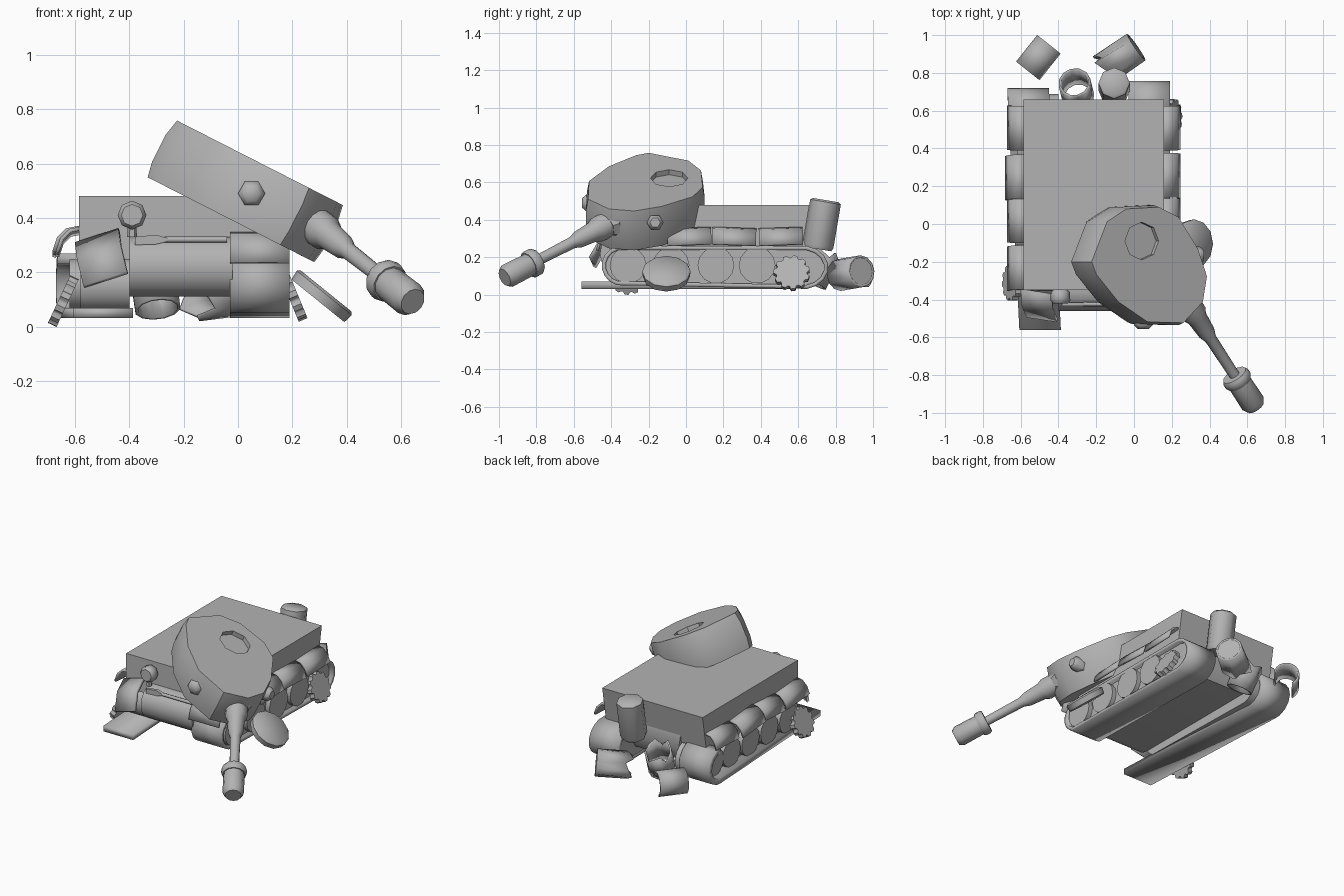
import bpy, bmesh, math
from math import sin, cos, pi, radians
from mathutils import Vector, Matrix

if "Cube" in bpy.data.objects:
    bpy.data.objects.remove(bpy.data.objects["Cube"], do_unlink=True)

grey = bpy.data.materials.new("plain grey")
grey.use_nodes = True
grey.diffuse_color = (0.45, 0.45, 0.45, 1)
grey.node_tree.nodes["Principled BSDF"].inputs["Base Color"].default_value = grey.diffuse_color


def shade(ob, angle):
    bpy.ops.object.select_all(action='DESELECT')
    ob.select_set(True)
    bpy.context.view_layer.objects.active = ob
    bpy.ops.object.shade_smooth_by_angle(angle=radians(angle))


def finish(name, bm, matrix=None, smooth=50):
    bmesh.ops.recalc_face_normals(bm, faces=bm.faces[:])
    if matrix:
        bm.transform(matrix)
    mesh = bpy.data.meshes.new(name)
    bm.to_mesh(mesh)
    bm.free()
    mesh.materials.append(grey)
    ob = bpy.data.objects.new(name, mesh)
    bpy.context.collection.objects.link(ob)
    shade(ob, smooth)
    return ob


def aim(loc, axis):
    """Matrix placing local z along an axis."""
    return Matrix.Translation(loc) @ Vector(axis).to_track_quat('Z', 'Y').to_matrix().to_4x4()


def prism(name, pts, vec, matrix=None):
    """Closed outline pushed along a vector."""
    bm = bmesh.new()
    face = bm.faces.new([bm.verts.new(p) for p in pts])
    new = bmesh.ops.extrude_face_region(bm, geom=[face])["geom"]
    bmesh.ops.translate(bm, vec=vec, verts=[v for v in new if isinstance(v, bmesh.types.BMVert)])
    return finish(name, bm, matrix)


def strip(name, pts, vec, thick, closed=False, matrix=None):
    """Bent plate following a path."""
    bm = bmesh.new()
    a = [bm.verts.new(p) for p in pts]
    b = [bm.verts.new(Vector(p) + Vector(vec)) for p in pts]
    for i in range(len(a) - (0 if closed else 1)):
        j = (i + 1) % len(a)
        bm.faces.new((a[i], a[j], b[j], b[i]))
    ob = finish(name, bm, matrix)
    mod = ob.modifiers.new("thickness", 'SOLIDIFY')
    mod.thickness = thick
    mod.offset = 0
    return ob


def stack(name, rings, matrix=None, smooth=50):
    """Skin a list of equal rings and cap the ends."""
    bm = bmesh.new()
    rows = [[bm.verts.new(p) for p in ring] for ring in rings]
    for a, b in zip(rows, rows[1:]):
        for i in range(len(a)):
            j = (i + 1) % len(a)
            bm.faces.new((a[i], a[j], b[j], b[i]))
    bm.faces.new(rows[0])
    bm.faces.new(rows[-1])
    return finish(name, bm, matrix, smooth)


def circle(r, n, z=0, start=0, sweep=2 * pi):
    return [(r * cos(start + sweep * i / n), r * sin(start + sweep * i / n), z) for i in range(n)]


def lathe(name, profile, n, loc, axis, smooth=50):
    return stack(name, [circle(r, n, t) for t, r in profile], aim(loc, axis), smooth)


def arc_yz(x, y, z, ry, rz, a0, a1, n):
    return [(x, y + ry * cos(radians(a0 + (a1 - a0) * i / n)),
             z + rz * sin(radians(a0 + (a1 - a0) * i / n))) for i in range(n + 1)]


# Hull
prism("upper_hull", [(-.585, -.35, .25), (-.585, -.35, .48), (-.585, .66, .48), (-.585, .62, .25)], (.745, 0, 0))
nose = arc_yz(-.4, -.36, .22, -.1, .11, 90, -90, 8)
prism("lower_hull", nose + [(-.4, .58, .11), (-.4, .65, .22), (-.4, .62, .33)], (.38, 0, 0))

# Left running gear
front = arc_yz(-.03, -.33, .155, .11, .1, 110, 250, 7)
rear = arc_yz(-.03, .625, .145, .125, .105, -80, 80, 7)
loop = front + rear
strip("left_track", loop, (.22, 0, 0), .022, True)
prism("left_track_core", loop, (.19, 0, 0))
for y in (-.31, -.08, .16, .38):
    lathe("left_road_wheel", [(0, .098), (.04, .098)], 14, (.15, y, .157), (1, 0, 0))
for y in (-.2, .0, .2, .4, .58):
    lathe("right_road_wheel", [(0, .094), (.16, .094)], 14, (-.46, y, .155), (-1, 0, 0))


def sprocket(name, loc, axis):
    pts = []
    for i in range(11):
        for k, r in ((0, .083), (.22, .097), (.6, .097), (.8, .083)):
            a = 2 * pi * (i + k) / 11
            pts.append((r * cos(a), r * sin(a), -.02))
    prism(name, pts, (0, 0, .035), aim(loc, axis))


sprocket("left_sprocket", (.205, .565, .115), (.92, 0, .38))
sprocket("right_sprocket", (-.645, -.31, .095), (-.9, 0, .42))

# Right track, unrolled along the ground
broken = [(0, -.56, .05), (0, .58, .05)] + arc_yz(0, .59, .15, .11, .1, -75, 95, 7)
track = strip("right_broken_track", broken, (.22, 0, 0), .038)
for v in track.data.vertices:
    v.co.x += -.635 - .05 * v.co.y
prism("right_inner_gear", [(-.58, p[1] * .88 + .03, p[2]) for p in loop], (.18, 0, 0))

# Sloping side skirts
def skirt(name, side, x, y, length, tilt=0):
    pts = [(side * (x + dx), y, z) for dx, z in ((-.02, .355), (.03, .345), (.06, .315), (.077, .265))]
    ob = strip(name, pts, (0, length, 0), .014)
    spot = Vector((side * x, y + length / 2, .32))
    turn = Matrix.Rotation(radians(tilt), 4, 'X')
    ob.data.transform(Matrix.Translation(spot) @ turn @ Matrix.Translation(-spot))


for y, tilt in ((.39, 2), (.14, -2), (-.1, 2)):
    skirt("left_skirt", 1, .163, y, .235, tilt)
for y, x, tilt in ((.39, .588, 2), (.13, .6, -5), (-.1, .588, 3), (-.35, .588, -4)):
    skirt("right_skirt", -1, x, y, .235, tilt)

# Front mudguards, one knocked loose
strip("left_mudguard", [(-.03, -.34, .34), (-.03, -.41, .335), (-.03, -.455, .3), (-.03, -.475, .235)],
      (.22, 0, 0), .016)
strip("right_loose_mudguard", [(-.085, .08, .075), (-.085, .0, .02), (-.085, -.06, -.085)],
      (.17, 0, 0), .018, matrix=Matrix.Translation((-.505, -.44, .255)) @ Matrix.Rotation(radians(-18), 4, 'Y')
      @ Matrix.Rotation(radians(-8), 4, 'Z'))

# Headlight and shovel
lathe("headlight", [(0, .02), (.025, .05), (.07, .053), (.085, .04)], 8, (-.39, -.335, .41), (0, -1, 0))
lathe("headlight_stalk", [(0, .018), (.08, .014)], 6, (-.39, -.385, .33), (0, 0, 1))
lathe("shovel_handle", [(0, .011), (.23, .011)], 8, (-.27, -.425, .32), (1, 0, 0))
prism("shovel_blade", [(-.38, -.435, .30), (-.38, -.435, .33), (-.30, -.435, .338), (-.26, -.435, .325),
                       (-.26, -.435, .313), (-.30, -.435, .303)], (0, .02, 0))

# Tilted turret
place = Matrix.Translation((0, -.2, .38)) @ Matrix.Rotation(radians(27), 4, 'Y')
plan = [(-.385, 0), (-.29, .22), (-.17, .29), (.03, .3), (.15, .245), (.27, .07),
        (.325, -.08), (.3, -.22), (.18, -.335), (-.04, -.33), (-.22, -.22), (-.355, -.07)]
rings = [[(u * s, v * s, w) for u, v in plan] for w, s in ((0, .97), (.06, 1), (.17, 1), (.235, .965))]
turret = stack("turret", rings, place)

# Octagonal hatch opening
spot = place.inverted() @ Vector((.04, -.09, .62))
cutter = lathe("hatch_cutter", [(.205, .1), (.3, .1)], 8, (spot.x, spot.y, 0), (0, 0, 1))
cutter.data.transform(place)
cutter.hide_render = True
cut = turret.modifiers.new("hatch", 'BOOLEAN')
cut.operation = 'DIFFERENCE'
cut.solver = 'EXACT'
cut.object = cutter
bpy.context.view_layer.objects.active = turret
bpy.ops.object.modifier_apply(modifier="hatch")
bpy.data.objects.remove(cutter, do_unlink=True)
shade(turret, 40)

# Turret side studs
lathe("front_stud", [(0, .05), (.06, .05), (.08, .03)], 6, (.05, -.475, .49), (0, -1, 0))
lathe("side_stud", [(0, .045), (.08, .045), (.1, .028)], 6, (.27, -.165, .385), (1, 0, 0))

# Drooping gun with mantlet and muzzle brake
aim_dir = (.36, -.55, -.283)
base = (.27, -.4, .385)
lathe("gun_mantlet", [(-.05, .095), (.01, .095), (.04, .075)], 8, base, aim_dir, 30)
lathe("gun_barrel", [(-.05, .07), (.1, .068), (.13, .054), (.23, .046), (.27, .032), (.54, .028)], 14, base, aim_dir)
lathe("muzzle_brake", [(.52, .03), (.52, .07), (.535, .078), (.56, .078), (.575, .07), (.575, .064),
                       (.715, .066), (.742, .05)], 12, base, aim_dir)

# Wheel thrown clear on the left
lathe("thrown_wheel", [(-.022, .125), (.015, .13), (.025, .12)], 12, (.308, -.105, .112), (.63, 0, .78))

# Exhausts and wreckage behind
lathe("standing_exhaust", [(-.13, .075), (-.11, .083), (.125, .083), (.135, .07)], 8, (-.105, .725, .372), (0, .17, 1))


def pipe(name, r, length, loc, axis, start=0, sweep=360, n=12):
    pts = circle(r, n, -length / 2, radians(start), radians(sweep))
    return strip(name, pts, (0, 0, length), .012, sweep == 360, aim(loc, axis))


broken_pipe = pipe("broken_exhaust", .08, .17, (-.305, .71, .14), (-.1, .4, .8))
for i, v in enumerate(broken_pipe.data.vertices):
    if v.co.z > .15:
        v.co.z += .025 * sin(i * 2.4)
cover = pipe("torn_exhaust_cover", .08, .2, (-.07, .88, .115), (.82, .57, .1))
for i, v in enumerate(cover.data.vertices):
    if v.co.x < -.09:
        v.co.x += .03 * sin(i * 2.1)
lathe("cover_end", [(0, .078), (.012, .078)], 12, (0, .929, .123), (.82, .57, .1))
pipe("fallen_half_cover", .075, .18, (-.505, .88, .11), (.62, .78, 0), -60, 245)
